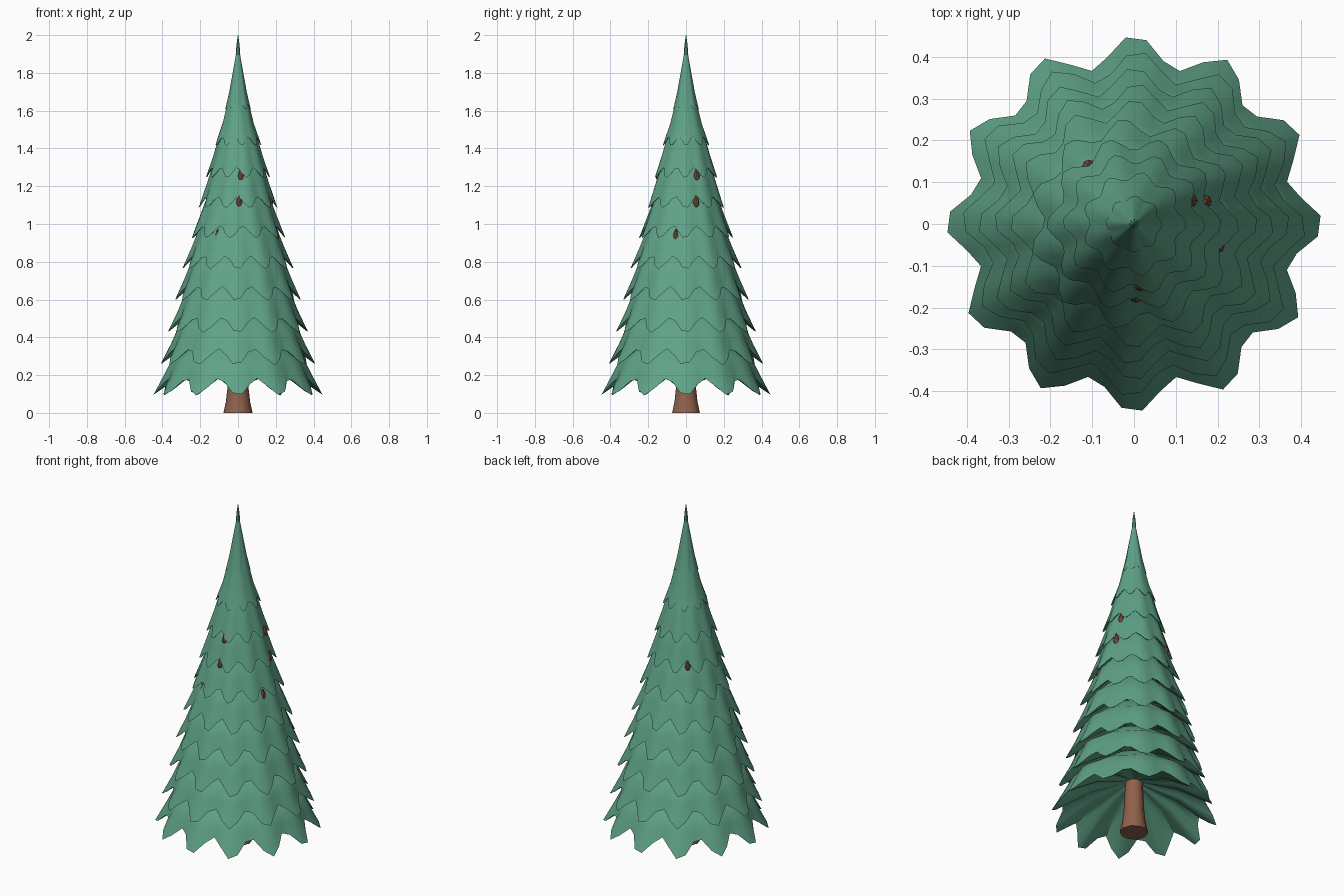
import bpy, math
from math import pi, cos, sin

if "Cube" in bpy.data.objects:
    bpy.data.objects.remove(bpy.data.objects["Cube"])


def material(name, rgb):
    m = bpy.data.materials.new(name)
    m.diffuse_color = (*rgb, 1)
    m.use_nodes = True
    m.node_tree.nodes["Principled BSDF"].inputs["Base Color"].default_value = m.diffuse_color
    return m


NEEDLES = material("needle green", (0.115, 0.36, 0.24))
BARK = material("bark brown", (0.28, 0.12, 0.07))
CONE = material("cone brown", (0.22, 0.075, 0.04))


def loft(name, rings, mat, cap=True, angle=40):
    """Skin rings of points; equal counts per ring, bottom to top."""
    n = len(rings[0])
    verts = [p for ring in rings for p in ring]
    faces = [(k * n + i, k * n + (i + 1) % n, (k + 1) * n + (i + 1) % n, (k + 1) * n + i)
             for k in range(len(rings) - 1) for i in range(n)]
    if cap:
        faces += [tuple(reversed(range(n))), tuple(range(len(verts) - n, len(verts)))]
    me = bpy.data.meshes.new(name)
    me.from_pydata(verts, [], faces)
    me.materials.append(mat)
    ob = bpy.data.objects.new(name, me)
    bpy.context.collection.objects.link(ob)
    bpy.ops.object.select_all(action='DESELECT')
    ob.select_set(True)
    bpy.context.view_layer.objects.active = ob
    bpy.ops.object.shade_smooth_by_angle(angle=math.radians(angle))
    return ob


def circle(r, z, n, x=0, y=0):
    return [(x + r * cos(2 * pi * i / n), y + r * sin(2 * pi * i / n), z) for i in range(n)]


# trunk with flared foot
loft("trunk", [circle(r, z, 10) for r, z in
               ((0.077, 0), (0.064, 0.06), (0.056, 0.13), (0.048, 0.3), (0.04, 0.7), (0.012, 1.7))], BARK)

# branch tiers: tip radius, tip height, lobes
TIERS = [(0.452, 0.092, 12), (0.414, 0.254, 12), (0.375, 0.424, 12), (0.337, 0.594, 12), (0.298, 0.76, 12),
         (0.253, 0.925, 11), (0.210, 1.085, 10), (0.171, 1.245, 10), (0.125, 1.415, 9), (0.068, 1.607, 8)]


def skirt(index):
    R, z, lobes = TIERS[index]
    n = 56
    if index == len(TIERS) - 1:
        rows = [(0.012, z + 0.12, 0, 0), (R - 0.006, z + 0.002, 0.13, 0.025),
                (R, z, 0.13, 0.025), (0.047, z + 0.09, 0.08, 0), (0.029, z + 0.19, 0.03, 0),
                (0.011, z + 0.29, 0, 0)]
    else:
        Rn, zn, _ = TIERS[index + 1]
        drop = 0.03 + 0.06 * R / 0.445
        rm = Rn * 0.84
        # underside rising to the trunk, rim, then the outer slope
        rows = [(0.03, z + 0.22, 0, 0), (R * 0.55, z + 0.135, 0.06, drop * 0.3),
                (R - 0.007, z + 0.003, 0.16, drop),
                (R, z, 0.16, drop), (R * 0.4 + rm * 0.6, z + 0.115, 0.07, drop * 0.3),
                (rm, zn + 0.035, 0.03, 0), (Rn * 0.42, z + 0.32, 0, 0)]
    phase = 0 if index % 2 == 0 else 0.3
    rings = []
    for r, h, depth, lift in rows:
        ring = []
        for i in range(n):
            a = 2 * pi * (i + 0.4) / n
            w = 0.5 - 0.5 * cos(lobes * a + phase)  # 0 at tip, 1 in valley
            q = r * (1 - depth * w)
            ring.append((q * cos(a), q * sin(a), h + lift * w))
        rings.append(ring)
    loft("branch_tier_%d" % (index + 1), rings, NEEDLES, cap=False, angle=35)


for k in range(len(TIERS)):
    skirt(k)

# leader shoot at the top
loft("top_shoot", [circle(r, z, 8) for r, z in ((0.008, 1.8), (0.012, 1.9), (0.008, 1.95), (0.001, 2.0))], NEEDLES)

# hanging seed cones tucked under the branch edges
SPOTS = [(0.015, -0.145, 1.26), (0.136, 0.056, 1.26), (0.005, -0.173, 1.12), (0.170, 0.054, 1.12),
         (-0.108, 0.138, 1.12), (-0.108, -0.176, 0.94), (0.201, -0.053, 0.94), (-0.02, 0.202, 0.94)]
for k, (x, y, z) in enumerate(SPOTS):
    loft("seed_cone_%d" % (k + 1), [circle(r, z + h, 8, x, y) for r, h in
         ((0.004, -0.032), (0.013, -0.022), (0.016, -0.006), (0.011, 0.012), (0.004, 0.03))], CONE)
